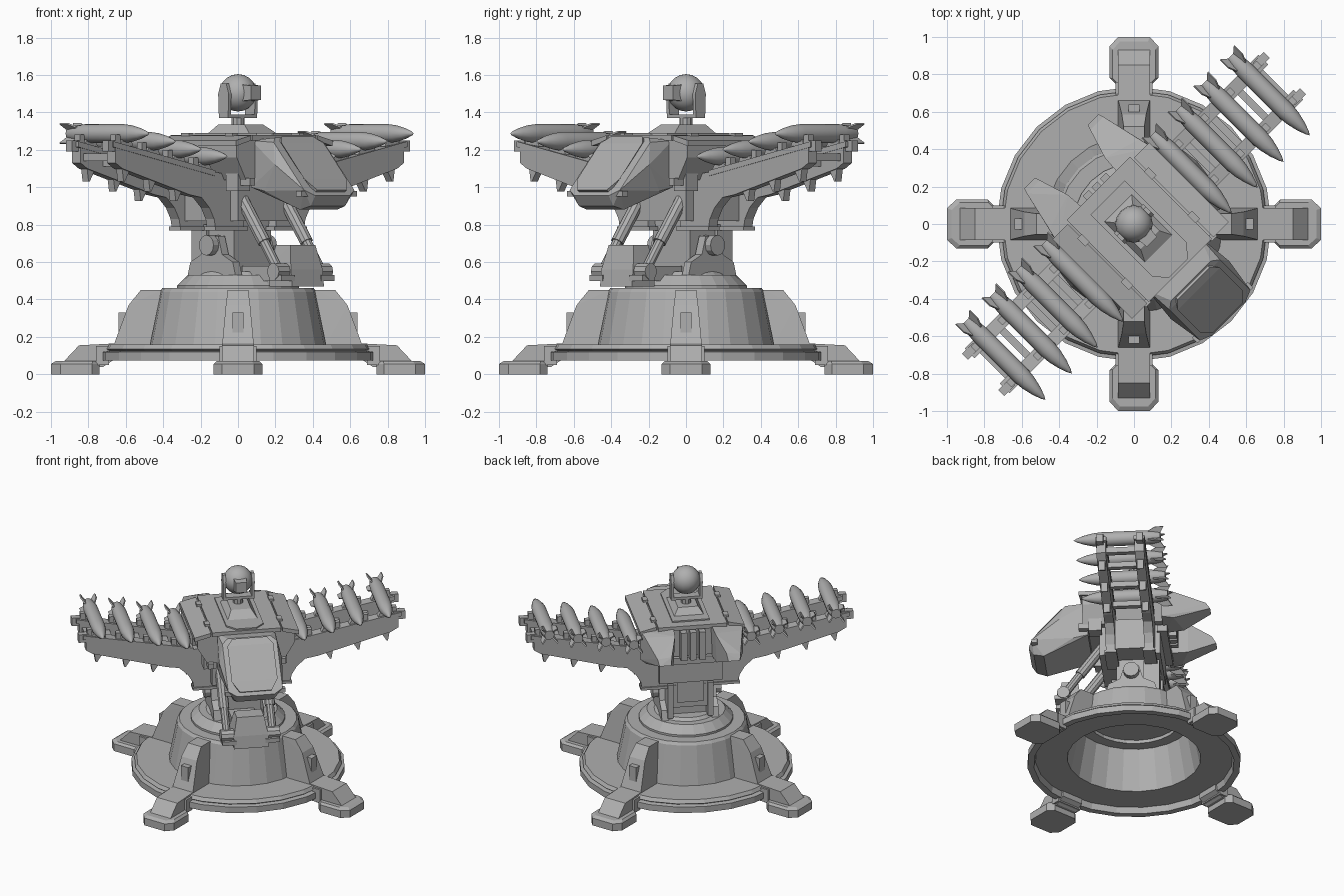
import bpy, bmesh
from math import sin, cos, pi, radians
from mathutils import Matrix, Vector

if "Cube" in bpy.data.objects:
    bpy.data.objects.remove(bpy.data.objects["Cube"])

ID = Matrix.Identity(4)
TURN = Matrix.Rotation(radians(45), 4, 'Z')      # upper turret faces the +x -y corner
GREY = bpy.data.materials.new("dark_grey")
GREY.diffuse_color = (.43, .43, .43, 1)
GREY.use_nodes = True
GREY.node_tree.nodes["Principled BSDF"].inputs["Base Color"].default_value = GREY.diffuse_color


def finish(name, bm, M, smooth=False):
    bmesh.ops.recalc_face_normals(bm, faces=bm.faces)
    me = bpy.data.meshes.new(name)
    bm.to_mesh(me)
    bm.free()
    me.transform(M)
    me.materials.append(GREY)
    ob = bpy.data.objects.new(name, me)
    bpy.context.collection.objects.link(ob)
    if smooth:
        bpy.ops.object.select_all(action='DESELECT')
        ob.select_set(True)
        bpy.context.view_layer.objects.active = ob
        bpy.ops.object.shade_smooth_by_angle(angle=radians(40))
    return ob


def prism(name, pts, axis, a, b, M=TURN):
    """Extrude a 2D outline along an axis from a to b."""
    place = {'x': lambda p, t: (t, p[0], p[1]), 'y': lambda p, t: (p[0], t, p[1]),
             'z': lambda p, t: (p[0], p[1], t)}[axis]
    bm = bmesh.new()
    A = [bm.verts.new(place(p, a)) for p in pts]
    B = [bm.verts.new(place(p, b)) for p in pts]
    bm.faces.new(A)
    bm.faces.new(B[::-1])
    for i in range(len(pts)):
        j = (i + 1) % len(pts)
        bm.faces.new((A[i], A[j], B[j], B[i]))
    return finish(name, bm, M)


def hull(name, pts, M=TURN):
    bm = bmesh.new()
    for p in pts:
        bm.verts.new(p)
    bmesh.ops.convex_hull(bm, input=bm.verts)
    bmesh.ops.dissolve_limit(bm, angle_limit=0.01, verts=bm.verts, edges=bm.edges)
    return finish(name, bm, M)


def box(name, x0, x1, y0, y1, z0, z1, M=TURN):
    return hull(name, [(x, y, z) for x in (x0, x1) for y in (y0, y1) for z in (z0, z1)], M)


def mirror_pts(pts):
    return [(s * x, y, z) for x, y, z in pts for s in (1, -1)]


def revolve(name, prof, n, M=ID, smooth=False):
    """Spin (radius, height) points round z."""
    bm = bmesh.new()
    rings = []
    for r, z in prof:
        if r == 0:
            rings.append([bm.verts.new((0, 0, z))] * n)
        else:
            rings.append([bm.verts.new((r * cos(2 * pi * i / n), r * sin(2 * pi * i / n), z)) for i in range(n)])
    for a, b in zip(rings, rings[1:]):
        for i in range(n):
            j = (i + 1) % n
            bm.faces.new(list(dict.fromkeys((a[i], a[j], b[j], b[i]))))
    return finish(name, bm, M, smooth)


def rod(name, p, q, r, n=10, M=TURN):
    p, q = Vector(p), Vector(q)
    d = q - p
    T = Matrix.Translation(p) @ d.to_track_quat('Z', 'Y').to_matrix().to_4x4()
    return revolve(name, [(0, 0), (r, 0), (r, d.length), (0, d.length)], n, M @ T)


# --- base drum with flange, hollow underneath
revolve("base_drum", [(0, .46), (.405, .46), (.42, .44), (.475, .16), (.70, .16), (.715, .135), (.70, .125),
                      (.735, .12), (.735, .075), (.69, .075), (.68, .12), (.46, .12), (.40, .42), (.32, .42),
                      (.32, .445), (0, .445)], 24)
for k in range(4):
    R = Matrix.Rotation(k * pi / 2, 4, 'Z')
    # buttress on the drum
    hull("buttress", [(x, s * w, z) for x, w, z in ((.41, .055, .45), (.52, .055, .45), (.585, .065, .37),
                                                    (.665, .085, .155), (.47, .085, .155)) for s in (1, -1)], R)
    box("buttress_cap", .53, .64, -.03, .03, .15, .33, R)
    # foot: wide chamfered pad, narrower sloped ankle, small clamp
    pad = [(.74, .09), (.78, .13), (.95, .13), (1.0, .085)]
    pad += [(x, -y) for x, y in pad[::-1]]
    prism("foot_pad", pad, 'z', 0, .055, R)
    hull("foot_pad_top", [(x, y, .055) for x, y in pad] + [(.76 + (x - .76) * .9, y * .88, .07) for x, y in pad], R)
    prism("foot_ankle", [(.66, .08), (.66, .165), (.85, .155), (.93, .07), (.93, .04), (.72, .04)], 'y', -.085, .085, R)
    box("foot_clamp", .69, .76, -.10, .10, .05, .15, R)

# --- turntable
revolve("turntable", [(0, .45), (.325, .45), (.325, .475), (.27, .53), (.22, .53), (.2, .55), (0, .55)], 24)

# --- pillar, trunnions and rear box
box("pillar", -.14, .14, -.11, .12, .52, .85)
box("rear_box", -.12, .12, .1, .17, .62, .92)
box("rear_box_panel", -.09, .09, .17, .18, .66, .86)
for s in (1, -1):
    prism("trunnion_bracket", [(-.18, .53), (-.16, .60), (-.08, .64), (-.05, .74), (.05, .74), (.08, .64),
                               (.16, .60), (.18, .53)], 'x', s * .15, s * .2)
    rod("trunnion", (s * .15, 0, .69), (s * .24, 0, .69), .055, 12)
    box("trunnion_frame", s * .12, s * .16, .08, .19, .55, .80)

# --- front console and pistons
hull("front_console", mirror_pts([(.12, -.36, .47), (.12, -.53, .47), (.12, -.52, .56), (.12, -.36, .58),
                                  (.095, -.38, .69), (.095, -.49, .69)]))
box("console_neck", -.09, .09, -.38, -.12, .5, .58)
for s in (1, -1):
    rod("piston_sleeve", (s * .16, -.18, .95), (s * .16, -.36, .705), .036)
    rod("piston_rod", (s * .16, -.3, .79), (s * .16, -.47, .55), .028)
    rod("piston_pin", (s * .11, -.47, .55), (s * .205, -.47, .55), .045)
    box("piston_lug", s * .10, s * .2, -.53, -.44, .5, .53)

# --- central housing and main head
box("housing", -.22, .22, -.22, .20, .82, 1.15)
prism("head_body", [(-.23, 1.265), (.23, 1.265), (.34, 1.235), (.34, 1.16), (.27, 1.04), (-.27, 1.04),
                    (-.34, 1.16), (-.34, 1.235)], 'y', -.33, .24)
prism("roof_plate", [(-.24, -.35), (.24, -.35), (.24, .27), (-.24, .27)], 'z', 1.25, 1.28)
roof = [(-.13, .2), (-.13, -.27), (-.07, -.335), (.07, -.335), (.13, -.27), (.13, .2)]
prism("roof_raised_plate", roof, 'z', 1.27, 1.29)
for s in (1, -1):
    prism("roof_side_panel", [(s * .25, 1.25), (s * .25, 1.278), (s * .365, 1.25), (s * .365, 1.22)], 'y', -.35, .25)
    for v in (-.2, .13):
        box("roof_hinge", s * .235, s * .27, v - .03, v + .03, 1.26, 1.29)
    # rear prong, tapering to a blunt tip
    hull("rear_prong", [(s * .13, .22, 1.27), (s * .36, .22, 1.245), (s * .14, .36, 1.25), (s * .34, .30, 1.23),
                        (s * .19, .52, 1.17), (s * .29, .52, 1.16), (s * .20, .55, 1.12), (s * .28, .55, 1.12),
                        (s * .15, .36, 1.03), (s * .33, .30, 1.03), (s * .14, .22, 1.02), (s * .36, .22, 1.03)])
for u in (-.065, 0, .065):
    box("rear_vent_fin", u - .022, u + .022, .2, .30, 1.03, 1.24)
box("rear_beam", -.24, .24, .18, .25, .98, 1.03)

# --- sloped front box
side = [(-.30, .20, 1.25), (-.43, .15, 1.265), (-.46, .19, 1.24), (-.69, .19, .985), (-.715, .13, .955),
        (-.68, .13, .90), (-.61, .14, .88), (-.40, .20, .98), (-.30, .20, 1.0), (-.5, .22, 1.12)]
hull("front_box", mirror_pts([(w, v, z) for v, w, z in side]))
hull("front_box_plate", mirror_pts([(.12, -.45, 1.27), (.16, -.49, 1.235), (.16, -.66, 1.045), (.11, -.71, .985),
                                    (.12, -.43, 1.25), (.11, -.69, .97)]))
for s in (1, -1):
    box("front_box_latch", s * .16, s * .21, -.69, -.65, .95, .98)
    box("front_side_pod", s * .2, s * .29, -.29, -.2, .98, 1.1)
    box("side_pod_stub", s * .23, s * .27, -.36, -.29, 1.01, 1.05)

# --- wings with rails, teeth and missiles
missile_prof = [(0, -.33), (.012, -.31), (.03, -.26), (.044, -.20), (.05, -.14), (.05, .16), (.044, .22),
                (.034, .27), (0, .27)]
stations = [(.41, 1.165), (.605, 1.203), (.80, 1.245), (1.0, 1.287)]
for s in (1, -1):
    wing = [(.15, 1.07), (.36, 1.08), (1.05, 1.225), (1.09, 1.215), (1.09, 1.13), (1.04, 1.10), (.53, .96),
            (.44, .945), (.38, .89), (.345, .83), (.335, .78), (.12, .78)]
    for t in (1, -1):
        prism("wing_rail", [(s * u, z) for u, z in wing], 'y', t * .10, t * .165)
        prism("wing_cap", [(s * u, z) for u, z in ((.34, 1.09), (1.11, 1.245), (1.11, 1.215), (.34, 1.06))],
              'y', t * .095, t * .17)
        box("rail_end_clamp", s * 1.06, s * 1.14, t * .115, t * .16, 1.19, 1.25)
        box("wing_foot_flange", s * .1, s * .345, t * .09, t * .175, .77, .79)
        for u, z in stations:
            zb = .965 + (u - .53) * .27             # underside of the rail
            if u > .5:
                prism("rail_tooth", [(s * (u - .04), zb + .02), (s * (u + .035), zb + .03), (s * (u + .02), zb - .06),
                                     (s * (u + .01), zb - .06)], 'y', t * .11, t * .155)
            hull("missile_saddle", [(s * (u + a), t * (.135 + b), h) for b in (-.025, .025)
                                    for a, h in ((-.05, z - .07), (.05, z - .055), (-.03, z - .03), (.03, z - .03))])
            box("saddle_arm", s * (u + .045), s * (u + .08), t * .115, t * .155, z - .06, z - .005)
    box("wing_cross_beam", s * .2, s * .3, -.12, .12, .82, 1.05)
    for u in (.5, .7, .9, 1.05):
        box("wing_spacer", s * (u - .02), s * (u + .02), -.11, .11, 1.07 + (u - .7) * .2, 1.11 + (u - .7) * .2)
    for u, z in stations:
        M = TURN @ Matrix.Translation((s * u, 0, z))
        L = M @ Matrix.Rotation(-pi / 2, 4, 'X')    # spin axis laid along the firing line
        revolve("missile", missile_prof, 12, L, smooth=True)
        for k in range(4):
            prism("missile_fin", [(.025, .18), (.05, .19), (.075, .235), (.075, .295), (.025, .265)], 'y', -.005, .005,
                  L @ Matrix.Rotation(pi / 4 + k * pi / 2, 4, 'Z'))

# --- sensor ball on its yoke
hull("sensor_pedestal", mirror_pts([(.11, -.2, 1.28), (.11, .13, 1.28), (.07, -.12, 1.335), (.07, .08, 1.335)]))
rod("sensor_neck", (0, 0, 1.32), (0, 0, 1.39), .035)
box("yoke_base", -.11, .11, -.035, .035, 1.37, 1.39)
for s in (1, -1):
    prism("yoke_arm", [(-.035, 1.38), (-.04, 1.50), (-.02, 1.555), (.02, 1.555), (.04, 1.50), (.035, 1.38)],
          'x', s * .09, s * .11)
ball = [(0 if i in (0, 10) else .1 * sin(pi * i / 10), -.1 * cos(pi * i / 10)) for i in range(11)]
revolve("sensor_ball", ball, 16, TURN @ Matrix.Translation((0, 0, 1.505)), smooth=True)
hull("sensor_lens", [(u, v, z) for v, w in ((-.06, .045), (-.135, .038)) for u, z in
                     ((-w, 1.505 - w), (w, 1.505 - w), (w, 1.505 + w), (-w, 1.505 + w))])
